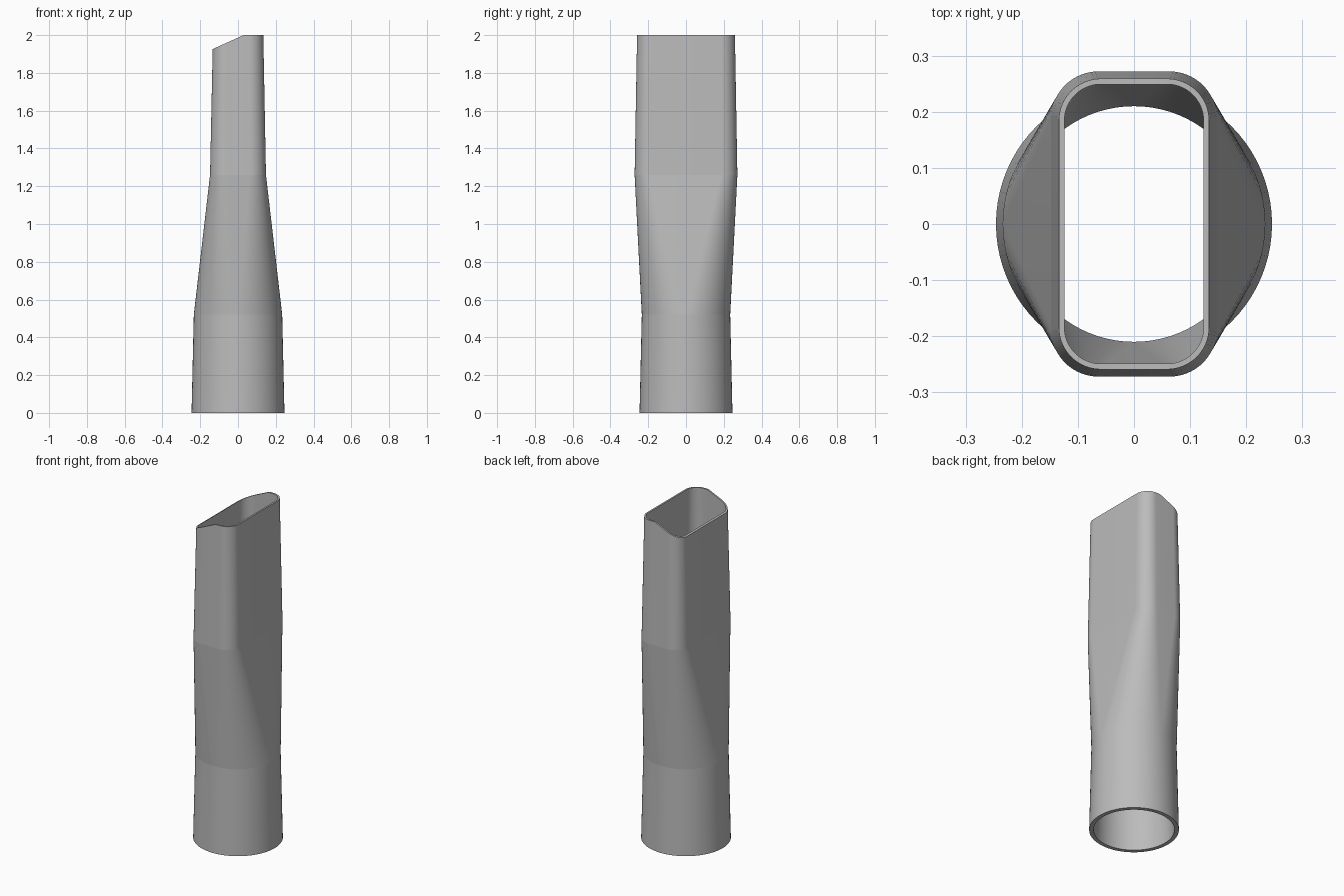
import bpy, bmesh
from math import sin, cos, pi

cube = bpy.data.objects.get("Cube")
if cube:
    bpy.data.objects.remove(cube)

ARC_STEPS = 20
KINK_X = 0.03        # where the slanted cut of the mouth begins
HEIGHT = 2.0
SLOPE = 0.45

# Shell sections: z, half width, half depth, corner radius
OUTER = [(0, 0.246, 0.246, 0.246), (0.52, 0.234, 0.234, 0.234),
         (1.26, 0.148, 0.272, 0.085), (HEIGHT, 0.134, 0.259, 0.075)]
INNER = [(0, 0.222, 0.222, 0.222), (0.52, 0.21, 0.21, 0.21),
         (1.26, 0.136, 0.26, 0.073), (HEIGHT, 0.124, 0.249, 0.065)]


def outline(hx, hy, r):
    """Rounded rectangle; becomes a circle when r equals both half sizes."""
    points = []
    for quarter, (sx, sy) in enumerate([(1, 1), (-1, 1), (-1, -1), (1, -1)]):
        cx, cy = sx * (hx - r), sy * (hy - r)
        for i in range(ARC_STEPS + 1):
            a = (quarter + i / ARC_STEPS) * pi / 2
            points.append((cx + r * cos(a), cy + r * sin(a)))
        if quarter in (0, 2):        # extra point on the narrow sides for the cut
            points.append((min(KINK_X, hx - r), sy * hy))
    return points


def add_ring(bm, z, hx, hy, r):
    ring = []
    for x, y in outline(hx, hy, r):
        top = z - max(0, KINK_X - x) * SLOPE if z == HEIGHT else z
        ring.append(bm.verts.new((x, y, top)))
    return ring


def bridge(bm, a, b):
    n = len(a)
    for i in range(n):
        j = (i + 1) % n
        bm.faces.new((a[i], a[j], b[j], b[i]))


# Hollow body: up the outside, over the rim, down the inside, closed at the base
bm = bmesh.new()
rings = [add_ring(bm, *s) for s in OUTER + INNER[::-1]]
for k, ring in enumerate(rings):
    bridge(bm, ring, rings[(k + 1) % len(rings)])

# Crisp creases around every section
for ring in rings:
    for i, v in enumerate(ring):
        edge = bm.edges.get((v, ring[(i + 1) % len(ring)]))
        edge.smooth = False
bmesh.ops.remove_doubles(bm, verts=bm.verts, dist=0.00005)
bmesh.ops.recalc_face_normals(bm, faces=bm.faces)

mesh = bpy.data.meshes.new("nozzle_body")
bm.to_mesh(mesh)
bm.free()
nozzle = bpy.data.objects.new("nozzle_body", mesh)
bpy.context.collection.objects.link(nozzle)

# Plain grey plastic
grey = bpy.data.materials.new("grey_plastic")
grey.use_nodes = True
colour = (0.5, 0.5, 0.5, 1)
grey.diffuse_color = colour
grey.node_tree.nodes["Principled BSDF"].inputs["Base Color"].default_value = colour
mesh.materials.append(grey)

bpy.ops.object.select_all(action='DESELECT')
nozzle.select_set(True)
bpy.context.view_layer.objects.active = nozzle
bpy.ops.object.shade_smooth_by_angle(angle=pi / 6, keep_sharp_edges=True)
